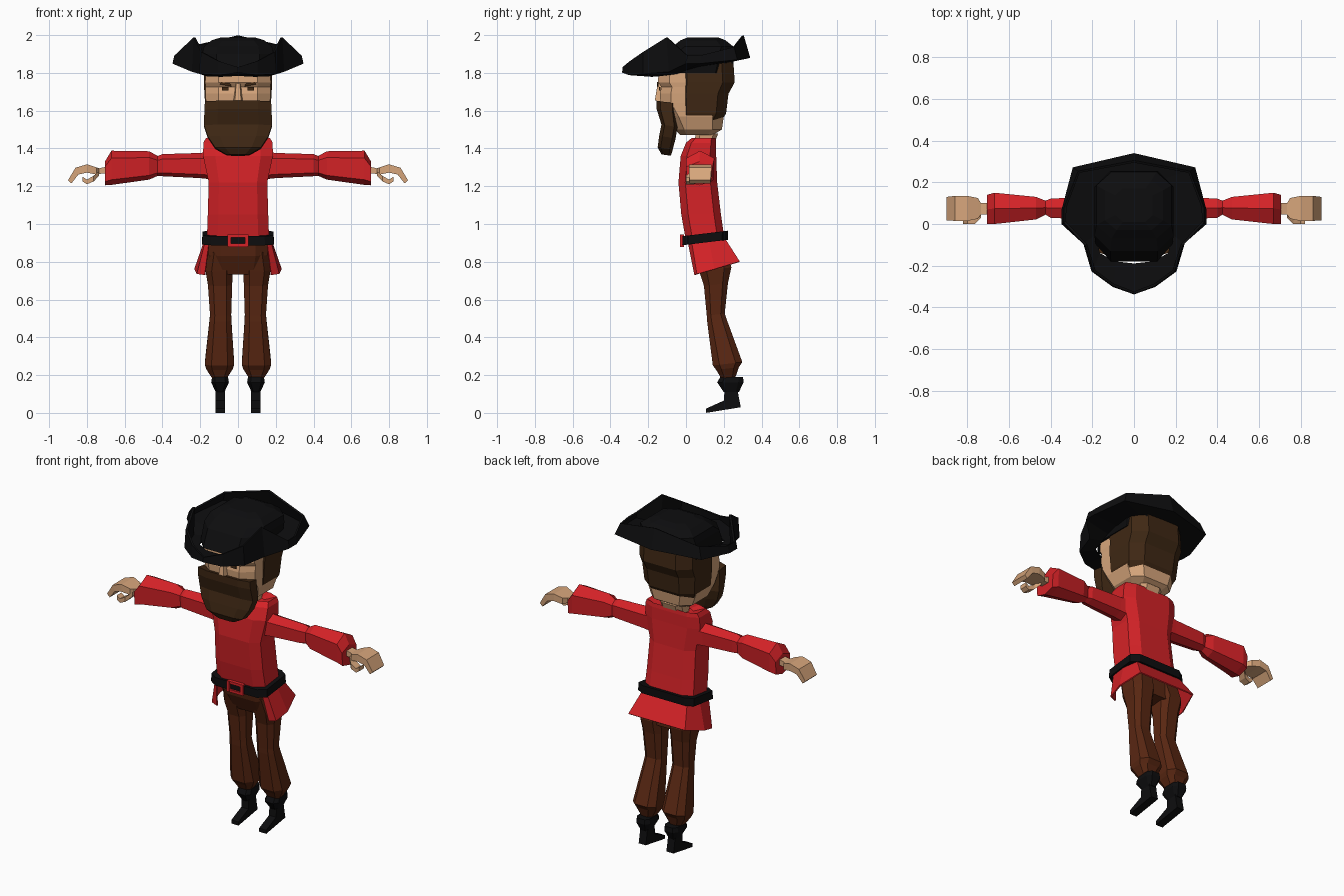
import bpy
import bmesh


def material(name, rgb):
    m = bpy.data.materials.new(name)
    m.diffuse_color = (*rgb, 1)
    return m


RED = material("red_cloth", (0.66, 0.016, 0.02))
BROWN = material("trouser_brown", (0.10, 0.020, 0.006))
HAIR = material("hair_brown", (0.050, 0.021, 0.007))
SKIN = material("skin", (0.68, 0.38, 0.20))
BLACK = material("black_leather", (0.004, 0.004, 0.0045))


def make(name, verts, faces, mat, thick=0):
    bm = bmesh.new()
    vs = [bm.verts.new(v) for v in verts]
    for f in faces:
        bm.faces.new([vs[i] for i in f])
    bmesh.ops.remove_doubles(bm, verts=bm.verts, dist=1e-5)
    bmesh.ops.recalc_face_normals(bm, faces=bm.faces)
    me = bpy.data.meshes.new(name)
    bm.to_mesh(me)
    bm.free()
    me.materials.append(mat)
    ob = bpy.data.objects.new(name, me)
    bpy.context.collection.objects.link(ob)
    if thick:
        mod = ob.modifiers.new("thickness", "SOLIDIFY")
        mod.thickness, mod.offset = thick, 0
    return ob


def loft(name, rings, mat, closed=True, thick=0):
    """Skin a list of equal-length rings; closed rings get end caps."""
    n = len(rings[0])
    verts = [p for r in rings for p in r]
    faces = []
    for k in range(len(rings) - 1):
        for i in range(n if closed else n - 1):
            j = (i + 1) % n
            faces.append((k * n + i, k * n + j, (k + 1) * n + j, (k + 1) * n + i))
    if closed and not thick:
        faces += [tuple(range(n)), tuple(range((len(rings) - 1) * n, len(rings) * n))]
    return make(name, verts, faces, mat, thick)


def octagon(z, hx, y0, y1, cx=0, tilt=0, cut=0.6):
    """Chamfered horizontal section; tilt raises its back."""
    cy, hy = (y0 + y1) / 2, (y1 - y0) / 2
    pts = [(1, -cut), (1, cut), (cut, 1), (-cut, 1), (-1, cut), (-1, -cut), (-cut, -1), (cut, -1)]
    return [(cx + a * hx, cy + b * hy, z + tilt * b * hy) for a, b in pts]


def column(name, sections, mat, **kw):
    return loft(name, [octagon(*s, **kw) for s in sections], mat)


def box(name, x0, x1, y0, y1, z0, z1, mat):
    return loft(name, [[(x0, y0, z), (x1, y0, z), (x1, y1, z), (x0, y1, z)] for z in (z0, z1)], mat)


def mirrored(half):
    """Full path from a half path that runs over x >= 0."""
    return half + [(-x, y, z) for x, y, z in reversed(half) if x > 1e-6]


# Tunic with sunken collar
column("tunic", [(0.91, 0.165, 0.0, 0.205), (1.05, 0.16, -0.025, 0.185), (1.22, 0.155, -0.04, 0.165),
                 (1.36, 0.185, -0.028, 0.16), (1.43, 0.183, 0.0, 0.16), (1.455, 0.17, 0.03, 0.157),
                 (1.42, 0.09, 0.04, 0.14)], RED, cut=0.65)

# Open-fronted tunic skirt
top = [(0.15, 0.01, 0.92), (0.168, 0.03, 0.92), (0.172, 0.12, 0.92), (0.15, 0.205, 0.92)]
hem = [(0.175, 0.048, 0.73), (0.215, 0.06, 0.735), (0.228, 0.15, 0.76), (0.19, 0.282, 0.80)]
loft("tunic_skirt", [mirrored(top), mirrored(hem)], RED, closed=False, thick=0.008)

# Belt and buckle
column("belt", [(0.902, 0.19, -0.02, 0.222), (0.95, 0.188, -0.018, 0.222)], BLACK, tilt=0.12, cut=0.75)
for s in (-1, 1):
    box("buckle_side", s * 0.046 - 0.009, s * 0.046 + 0.009, -0.032, -0.01, 0.88, 0.945, RED)
    box("buckle_bar", -0.05, 0.05, -0.031, -0.01, 0.9125 + s * 0.025 - 0.008, 0.9125 + s * 0.025 + 0.008, RED)

# Trousers
column("trouser_hips", [(0.92, 0.155, 0.015, 0.195), (0.84, 0.155, 0.03, 0.215), (0.74, 0.13, 0.08, 0.22)],
       BROWN, tilt=0.1)
for s in (-1, 1):
    column("trouser_leg", [(0.86, 0.075, 0.04, 0.215, s * 0.085), (0.76, 0.072, 0.07, 0.24, s * 0.1),
                           (0.68, 0.064, 0.095, 0.222, s * 0.095), (0.52, 0.056, 0.11, 0.205, s * 0.092),
                           (0.49, 0.058, 0.112, 0.215, s * 0.093), (0.26, 0.078, 0.142, 0.298, s * 0.098),
                           (0.235, 0.07, 0.16, 0.28, s * 0.098), (0.18, 0.035, 0.19, 0.26, s * 0.098)],
           BROWN, tilt=0.12, cut=0.55)

# Boots: flared cuff over a narrow pointed foot
for s in (-1, 1):
    column("boot_cuff", [(0.11, 0.023, 0.2, 0.28, s * 0.095), (0.162, 0.047, 0.165, 0.305, s * 0.095),
                         (0.19, 0.042, 0.182, 0.302, s * 0.095)], BLACK)
    foot = [(0.105, 0.0), (0.105, 0.022), (0.2, 0.065), (0.205, 0.13), (0.272, 0.13), (0.28, 0.08), (0.29, 0.03)]
    loft("boot_foot", [[(s * 0.094 + d, y, z) for y, z in foot] for d in (-0.024, 0.024)], BLACK)


# Arms: ridged sleeves running along x
def sleeve_ring(x, y0, y1, z0, z1):
    c, h = (y0 + y1) / 2, z1 - z0
    return [(x, c, z1), (x, y1, z1 - 0.22 * h), (x, y1 - 0.005, z0 + 0.15 * h), (x, c, z0),
            (x, y0 + 0.005, z0 + 0.15 * h), (x, y0, z1 - 0.22 * h)]


def slab_ring(x, y0, y1, z0, z1, lean=0):
    return [(x, y0, z0), (x, y1, z0), (x + lean, y1, z1), (x + lean, y0, z1)]


def flip(rings, s):
    return [[(s * x, y, z) for x, y, z in r] for r in rings]


sleeve = [(0.13, 0.015, 0.135, 1.235, 1.385), (0.2, 0.02, 0.13, 1.243, 1.376), (0.40, 0.03, 0.122, 1.253, 1.37),
          (0.425, 0.045, 0.112, 1.255, 1.36), (0.47, 0.022, 0.13, 1.235, 1.385),
          (0.67, 0.0, 0.15, 1.207, 1.388), (0.705, 0.0, 0.14, 1.205, 1.33)]
hand = [(0.69, 0.045, 0.1, 1.27, 1.305), (0.735, 0.045, 0.1, 1.265, 1.295), (0.75, 0.025, 0.125, 1.262, 1.3),
        (0.80, 0.015, 0.135, 1.272, 1.316), (0.845, 0.015, 0.135, 1.262, 1.298, 0.015),
        (0.882, 0.018, 0.13, 1.215, 1.232, 0.018)]
thumb = [(0.735, 0.03, 0.075, 1.255, 1.28), (0.765, 0.0, 0.05, 1.225, 1.255), (0.80, 0.0, 0.045, 1.21, 1.235),
         (0.822, 0.0, 0.045, 1.225, 1.25)]
for s in (-1, 1):
    loft("sleeve", flip([sleeve_ring(*p) for p in sleeve], s), RED)
    loft("hand", flip([slab_ring(*p) for p in hand], s), SKIN)
    loft("thumb", flip([slab_ring(*p) for p in thumb], s), SKIN)

# Neck, jaw and face
column("neck", [(1.38, 0.065, 0.045, 0.135), (1.48, 0.075, 0.05, 0.17)], SKIN)
column("head", [(1.47, 0.10, -0.03, 0.14), (1.50, 0.14, -0.06, 0.19), (1.57, 0.165, -0.1, 0.2),
                (1.64, 0.17, -0.135, 0.15), (1.69, 0.172, -0.138, 0.15), (1.725, 0.172, -0.13, 0.15),
                (1.75, 0.174, -0.148, 0.15), (1.82, 0.17, -0.145, 0.15)], SKIN)
nose = [[(-0.03, -0.12, 1.645), (0.03, -0.12, 1.645), (0.016, -0.165, 1.655), (-0.016, -0.165, 1.655)],
        [(-0.014, -0.12, 1.75), (0.014, -0.12, 1.75), (0.01, -0.15, 1.745), (-0.01, -0.15, 1.745)]]
loft("nose", nose, SKIN)
for s in (-1, 1):
    box("eye", s * 0.068 - 0.018, s * 0.068 + 0.018, -0.143, -0.135, 1.708, 1.724, HAIR)
    brow = [(0.035, 1.728), (0.095, 1.74), (0.09, 1.752), (0.04, 1.742)]
    loft("eyebrow", [[(s * x, y, z) for x, z in brow] for y in (-0.153, -0.145)], HAIR)

# Hair and beard
column("hair", [(1.55, 0.155, -0.045, 0.19), (1.585, 0.17, -0.05, 0.212), (1.69, 0.178, -0.055, 0.225),
                (1.75, 0.18, -0.058, 0.258), (1.87, 0.178, -0.06, 0.25)], HAIR)
column("beard", [(1.645, 0.175, -0.157, -0.05), (1.6, 0.178, -0.155, -0.05), (1.52, 0.18, -0.13, -0.045),
                 (1.46, 0.16, -0.142, -0.055), (1.40, 0.12, -0.15, -0.07), (1.365, 0.06, -0.13, -0.08)],
       HAIR, tilt=-0.15)

# Three-cornered hat: crown plus folded brim
column("hat_crown", [(1.80, 0.185, -0.18, 0.24), (1.90, 0.19, -0.13, 0.255), (1.94, 0.18, -0.07, 0.25),
                     (1.972, 0.14, -0.03, 0.21), (1.988, 0.09, 0.01, 0.17)], BLACK)
inner = [(0, -0.19, 1.79), (0.09, -0.18, 1.785), (0.165, -0.14, 1.788), (0.185, -0.05, 1.80),
         (0.19, 0.0, 1.82), (0.19, 0.07, 1.84), (0.15, 0.22, 1.86), (0, 0.24, 1.87)]
fold = [(0, -0.333, 1.805), (0.1, -0.298, 1.792), (0.2, -0.225, 1.798), (0.24, -0.09, 1.81),
        (0.342, 0.0, 1.852), (0.342, 0.07, 1.852), (0.29, 0.268, 1.872), (0, 0.335, 1.882)]
lip = [(0, -0.33, 1.83), (0.1, -0.292, 1.862), (0.19, -0.225, 1.91), (0.23, -0.1, 1.988),
       (0.332, 0.01, 1.89), (0.33, 0.08, 1.892), (0.265, 0.25, 1.935), (0, 0.3, 1.997)]
loft("hat_brim", [mirrored(r) for r in (inner, fold, lip)], BLACK, thick=0.012)
